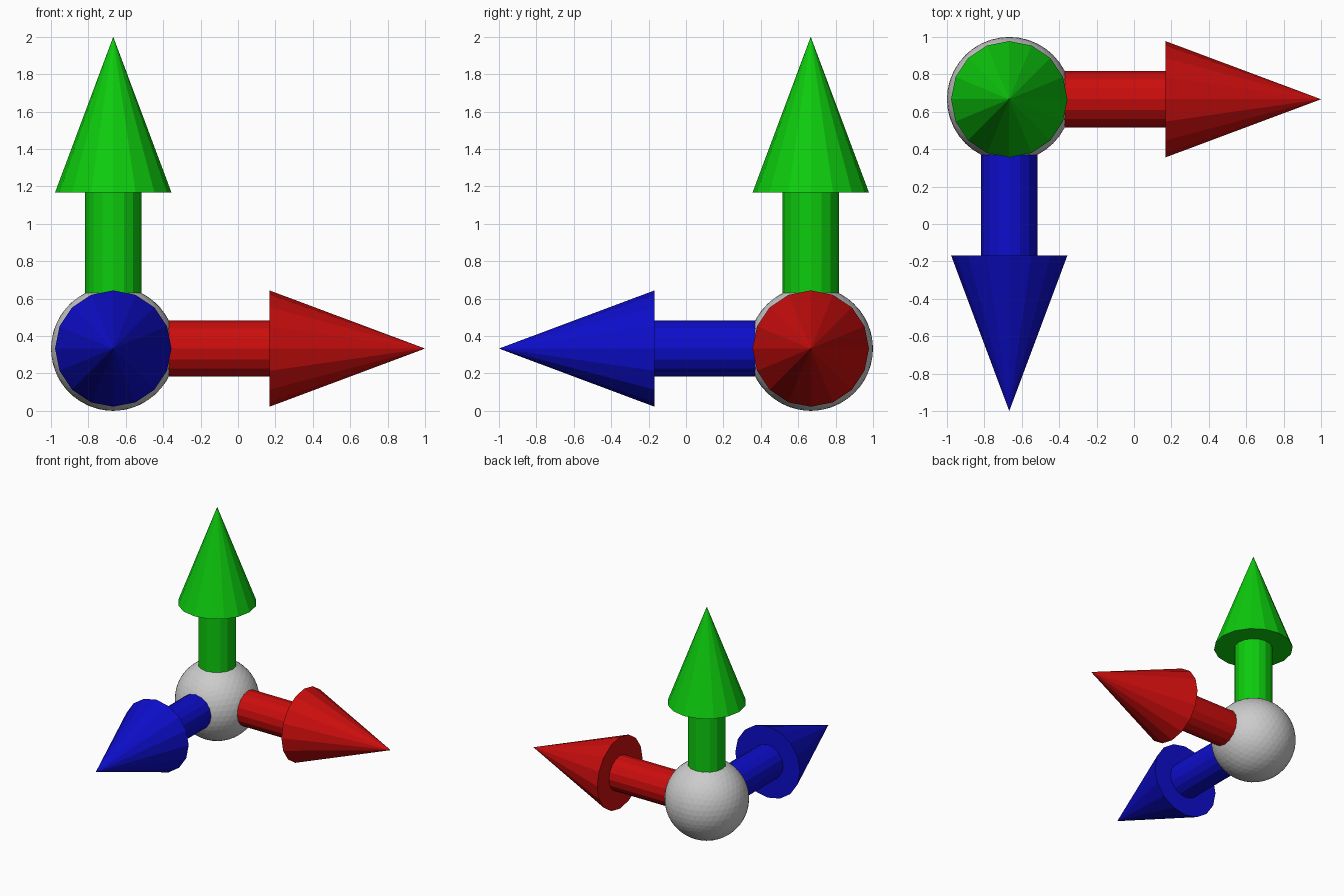
import bpy
from mathutils import Vector

if "Cube" in bpy.data.objects:
    bpy.data.objects.remove(bpy.data.objects["Cube"])

HUB = Vector((-0.667, 0.667, 0.333))
SIDES = 16


def material(name, rgb):
    mat = bpy.data.materials.new(name)
    mat.diffuse_color = (*rgb, 1.0)
    mat.use_nodes = True
    mat.node_tree.nodes["Principled BSDF"].inputs["Base Color"].default_value = mat.diffuse_color
    return mat


def cone(name, direction, start, end, r1, r2, mat):
    """Low-poly cone or cylinder along a direction, measured from the hub centre."""
    d = Vector(direction)
    bpy.ops.mesh.primitive_cone_add(
        vertices=SIDES, radius1=r1, radius2=r2, depth=end - start,
        location=HUB + d * (start + end) / 2,
        rotation=d.to_track_quat('Z', 'Y').to_euler())
    obj = bpy.context.object
    obj.name = name
    obj.data.materials.append(mat)


# Central ball
bpy.ops.mesh.primitive_ico_sphere_add(subdivisions=4, radius=0.333, location=HUB)
bpy.context.object.name = "centre_ball"

# Three arrows: shaft starting inside the ball, then the pointed head
arrows = {
    "red": ((1, 0, 0), (0.6, 0.004, 0.004)),
    "green": ((0, 0, 1), (0.004, 0.6, 0.004)),
    "blue": ((0, -1, 0), (0.004, 0.004, 0.6)),
}
for colour, (direction, rgb) in arrows.items():
    mat = material(colour, rgb)
    cone(colour + "_shaft", direction, 0.2, 0.84, 0.15, 0.15, mat)
    cone(colour + "_arrowhead", direction, 0.835, 1.667, 0.311, 0.0, mat)
